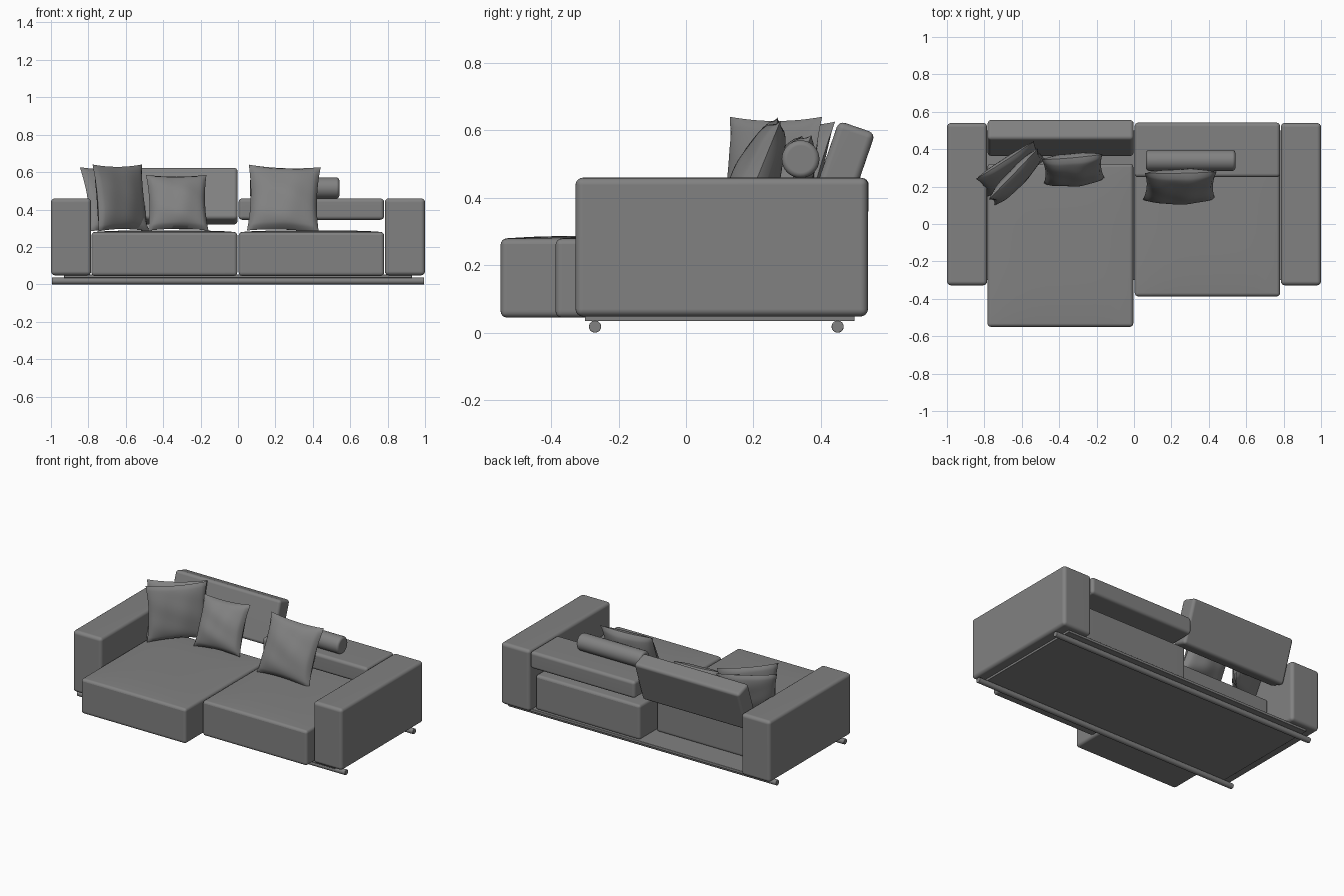
import bpy, bmesh, math
from mathutils import Vector

if "Cube" in bpy.data.objects:
    bpy.data.objects.remove(bpy.data.objects["Cube"])


def material(name, v):
    m = bpy.data.materials.new(name)
    m.diffuse_color = (v, v, v, 1)
    m.use_nodes = True
    m.node_tree.nodes["Principled BSDF"].inputs["Base Color"].default_value = m.diffuse_color
    return m


GREY = material("grey fabric", 0.22)


def finish(name, bm, loc=(0, 0, 0), rot=(0, 0, 0), weighted=True):
    bmesh.ops.recalc_face_normals(bm, faces=bm.faces[:])
    me = bpy.data.meshes.new(name)
    bm.to_mesh(me)
    bm.free()
    me.materials.append(GREY)
    ob = bpy.data.objects.new(name, me)
    ob.location = loc
    ob.rotation_euler = [math.radians(a) for a in rot]
    bpy.context.collection.objects.link(ob)
    bpy.ops.object.select_all(action='DESELECT')
    ob.select_set(True)
    bpy.context.view_layer.objects.active = ob
    bpy.ops.object.shade_smooth_by_angle(angle=math.radians(40))
    if weighted:
        mod = ob.modifiers.new("weighted", 'WEIGHTED_NORMAL')
        mod.keep_sharp = True
    return ob


def soft_box(name, lo, hi, bevel=0.02, crown=0.0, rot=(0, 0, 0)):
    """Rounded box between two corners, with an optional crowned top."""
    lo, hi = Vector(lo), Vector(hi)
    half = (hi - lo) / 2
    bm = bmesh.new()
    bmesh.ops.create_cube(bm, size=2)
    if crown:
        bmesh.ops.subdivide_edges(bm, edges=bm.edges[:], cuts=9, use_grid_fill=True)
    for v in bm.verts:
        c = v.co.copy()
        v.co = Vector((c.x * half.x, c.y * half.y, c.z * half.z))
        if crown and c.z > 0.999:
            v.co.z += crown * ((1 - c.x ** 4) * (1 - c.y ** 4) - 1)
    bm.normal_update()
    edges = [e for e in bm.edges if e.calc_face_angle(0) > 0.9]
    bmesh.ops.bevel(bm, geom=edges, offset=bevel, segments=4, profile=0.5, affect='EDGES')
    return finish(name, bm, (lo + hi) / 2, rot)


def rod(name, radius, x0, x1, y, z, bevel=0.0):
    """Cylinder lying along x."""
    bm = bmesh.new()
    bmesh.ops.create_cone(bm, cap_ends=True, segments=32, radius1=radius, radius2=radius, depth=x1 - x0)
    if bevel:
        rims = [e for e in bm.edges if e.calc_face_angle(0) > 1]
        bmesh.ops.bevel(bm, geom=rims, offset=bevel, segments=4, profile=0.5, affect='EDGES')
    return finish(name, bm, ((x0 + x1) / 2, y, z), (0, 90, 0))


def pillow(name, width, height, thick, loc, rot, phase=0.0):
    """Square scatter pillow: two puffed sheets joined at a pinched seam."""
    bm = bmesh.new()
    for side in (-1, 1):
        new = bmesh.ops.create_grid(bm, x_segments=24, y_segments=24, size=1)["verts"]
        for v in new:
            u, w = v.co.x, v.co.y
            puff = max(0.0, (1 - u * u) * (1 - w * w)) ** 0.45
            crease = 1 + 0.07 * math.sin(5 * u + 3 * w + phase) * math.cos(4 * w - 2 * u + phase)
            sag = 1 - 0.15 * w                     # fuller near the bottom
            v.co = (u * width / 2 * (1 - 0.08 * (1 - w * w) * abs(u)),
                    side * thick * puff * crease * sag,
                    w * height / 2 * (1 - 0.07 * (1 - u * u) * abs(w)))
    bmesh.ops.remove_doubles(bm, verts=bm.verts[:], dist=0.0005)
    return finish(name, bm, loc, rot, weighted=False)


# base platform and the two floor rails
soft_box("base_platform", (-0.93, -0.30, 0.034), (0.93, 0.50, 0.052), 0.003)
for label, y in (("front", -0.27), ("back", 0.45)):
    rod(label + "_rail", 0.018, -0.995, 0.995, y, 0.018, 0.003)

# arms
for label, s in (("left", -1), ("right", 1)):
    a, b = sorted((s * 0.785, s * 1.0))
    soft_box(label + "_arm", (a, -0.328, 0.048), (b, 0.54, 0.46), 0.022)

# seats: the left one is pulled forward as a chaise
soft_box("left_seat", (-0.783, -0.55, 0.045), (-0.004, 0.322, 0.288), 0.018, 0.009)
soft_box("right_seat", (0.004, -0.387, 0.045), (0.781, 0.485, 0.288), 0.018, 0.009)

# backrests: left one raised and tilted, right one folded flat
soft_box("left_backrest", (-0.783, 0.403, 0.325), (-0.002, 0.517, 0.618), 0.02, rot=(-19, 0, 0))
soft_box("right_backrest", (0.003, 0.25, 0.345), (0.781, 0.542, 0.459), 0.02)

# bolster resting on the folded backrest
rod("bolster", 0.056, 0.065, 0.542, 0.34, 0.515, 0.016)

# scatter pillows
pillow("corner_pillow_front", 0.38, 0.36, 0.045, (-0.63, 0.252, 0.462), (-7, 0, 46), 0.4)
pillow("corner_pillow_back", 0.37, 0.36, 0.045, (-0.66, 0.295, 0.455), (-18, 0, 33), 1.7)
pillow("small_pillow", 0.325, 0.325, 0.068, (-0.325, 0.295, 0.436), (-23, 0, 5), 2.6)
pillow("right_pillow", 0.385, 0.38, 0.068, (0.245, 0.205, 0.457), (-22, 2, 1), 3.5)
